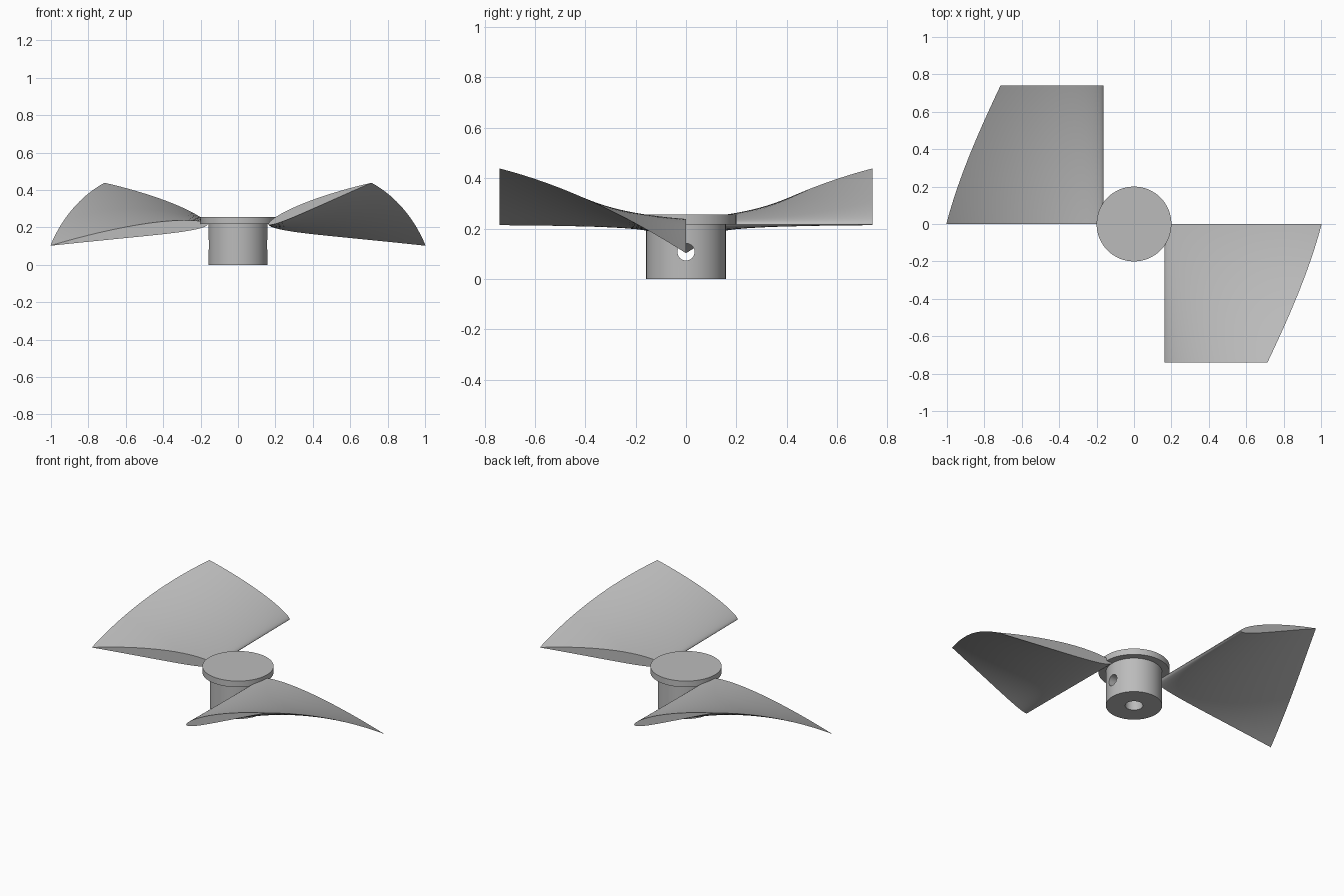
import bpy, bmesh, math

cube = bpy.data.objects.get("Cube")
if cube:
    bpy.data.objects.remove(cube, do_unlink=True)

grey = bpy.data.materials.new("plain_grey")
grey.use_nodes = True
colour = (0.5, 0.5, 0.5, 1)
grey.diffuse_color = colour
grey.node_tree.nodes["Principled BSDF"].inputs["Base Color"].default_value = colour


def finish(obj):
    """Give the part its material and smooth its curved faces."""
    obj.data.materials.clear()
    obj.data.materials.append(grey)
    bpy.ops.object.select_all(action="DESELECT")
    obj.select_set(True)
    bpy.context.view_layer.objects.active = obj
    bpy.ops.object.shade_smooth_by_angle(angle=math.radians(35))


def cylinder(name, radius, z0, z1, sides=96, rotation=(0, 0, 0)):
    bpy.ops.mesh.primitive_cylinder_add(vertices=sides, radius=radius, depth=z1 - z0,
                                        location=(0, 0, (z0 + z1) / 2), rotation=rotation)
    obj = bpy.context.object
    obj.name = name
    return obj


def cut(obj, cutter):
    cutter.hide_render = True
    mod = obj.modifiers.new("hole", "BOOLEAN")
    mod.operation = "DIFFERENCE"
    mod.solver = "EXACT"
    mod.object = cutter
    bpy.context.view_layer.objects.active = obj
    bpy.ops.object.modifier_apply(modifier=mod.name)
    bpy.data.objects.remove(cutter, do_unlink=True)


# Hub with a shaft bore from below and a set-screw hole across it
hub = cylinder("hub", 0.158, 0, 0.218)
cut(hub, cylinder("shaft_bore_cutter", 0.05, -0.1, 0.2, 48))
cut(hub, cylinder("screw_hole_cutter", 0.034, -0.143, 0.357, 48, (0, math.pi / 2, 0)))
finish(hub)

# Flange on top of the hub
finish(cylinder("hub_cap", 0.2, 0.217, 0.255))

# Blades: a cambered airfoil swept along y while it twists and shrinks
CHORD, THICK, CAMBER, PEAK = 0.848, 0.08, 0.018, 0.45
SPAN, TAPER, STEPS, POINTS = 0.74, 0.7, 40, 24
NOSE_X, NOSE_Z = -0.163, 0.217


def surface(t, side):
    half = 5 * THICK * (0.2969 * math.sqrt(t) - 0.126 * t - 0.3516 * t**2
                        + 0.2843 * t**3 - 0.1036 * t**4)
    reach = PEAK if t < PEAK else 1 - PEAK
    camber = CAMBER * (1 - ((t - PEAK) / reach) ** 2)
    return t * CHORD, (camber + side * half) * CHORD


def airfoil():
    ts = [(1 - math.cos(math.pi * i / POINTS)) / 2 for i in range(POINTS + 1)]
    upper = [surface(t, 1) for t in ts]
    lower = [surface(t, -1) for t in ts[1:-1]]
    return upper + lower[::-1]


def blade(name, turn):
    bm = bmesh.new()
    rings = []
    for i in range(STEPS + 1):
        f = i / STEPS
        scale = 1 + (TAPER - 1) * f
        angle = math.radians(-7.8 + 29.7 * f)
        c, s = math.cos(angle) * scale, math.sin(angle) * scale
        rings.append([bm.verts.new((turn * (NOSE_X - (u * c - v * s)), turn * SPAN * f,
                                    NOSE_Z + u * s + v * c)) for u, v in airfoil()])
    n = len(rings[0])
    for a, b in zip(rings, rings[1:]):
        for k in range(n):
            m = (k + 1) % n
            bm.faces.new((a[k], a[m], b[m], b[k]))
    bm.faces.new(rings[0])
    bm.faces.new(rings[-1][::-1])
    bmesh.ops.recalc_face_normals(bm, faces=bm.faces)
    mesh = bpy.data.meshes.new(name)
    bm.to_mesh(mesh)
    bm.free()
    obj = bpy.data.objects.new(name, mesh)
    bpy.context.collection.objects.link(obj)
    finish(obj)


blade("right_blade", 1)
blade("left_blade", -1)
